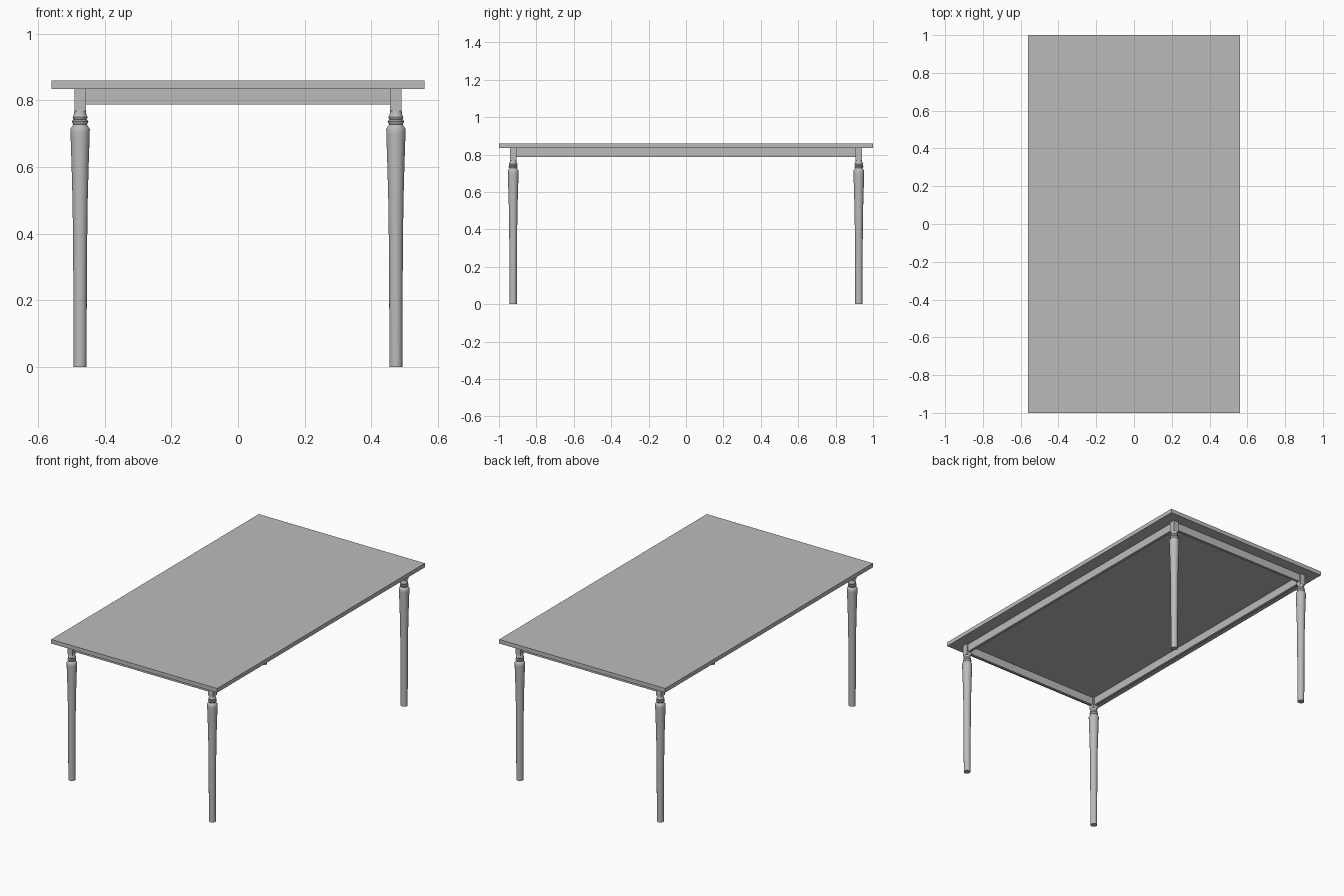
import bpy, bmesh, math
from mathutils import Matrix, Vector

if "Cube" in bpy.data.objects:
    bpy.data.objects.remove(bpy.data.objects["Cube"])

LX, LY = 0.474, 0.924          # leg centres
TOP, UNDER, APRON = 0.86, 0.835, 0.787

mat = bpy.data.materials.new("plain grey")
mat.diffuse_color = (0.5, 0.5, 0.5, 1)
mat.use_nodes = True
mat.node_tree.nodes["Principled BSDF"].inputs["Base Color"].default_value = mat.diffuse_color


def add_box(bm, lo, hi):
    lo, hi = Vector(lo), Vector(hi)
    m = Matrix.Translation((lo + hi) / 2) @ Matrix.Diagonal((*(hi - lo), 1))
    bmesh.ops.create_cube(bm, size=1, matrix=m)


def finish(bm, name, smooth=False):
    bmesh.ops.recalc_face_normals(bm, faces=bm.faces)
    me = bpy.data.meshes.new(name)
    bm.to_mesh(me)
    bm.free()
    me.materials.append(mat)
    ob = bpy.data.objects.new(name, me)
    bpy.context.collection.objects.link(ob)
    if smooth:
        bpy.ops.object.select_all(action='DESELECT')
        ob.select_set(True)
        bpy.context.view_layer.objects.active = ob
        bpy.ops.object.shade_smooth_by_angle(angle=math.radians(35))
    return ob


def box(name, lo, hi):
    bm = bmesh.new()
    add_box(bm, lo, hi)
    return finish(bm, name)


# table top
box("table_top", (-0.56, -1, UNDER), (0.56, 1, TOP))

# apron rails between the leg blocks
B, T = 0.0175, 0.008
for s, n in ((-1, "front"), (1, "back")):
    box(n + "_apron", (-LX + B, s * LY - T, APRON), (LX - B, s * LY + T, UNDER))
for s, n in ((-1, "left"), (1, "right")):
    box(n + "_apron", (s * LX - T, -LY + B, APRON), (s * LX + T, LY - B, UNDER))

# turned leg profile: radius, height
PROFILE = [(0.0195, 0), (0.020, 0.2), (0.0212, 0.38), (0.0228, 0.5),
           (0.0255, 0.6), (0.0275, 0.66), (0.0288, 0.70), (0.029, 0.714),
           (0.027, 0.718), (0.0225, 0.724), (0.0205, 0.728), (0.0225, 0.731),
           (0.0245, 0.736), (0.0225, 0.741), (0.019, 0.743), (0.0215, 0.746),
           (0.0225, 0.750), (0.020, 0.755), (0.0178, 0.763), (0.0170, 0.775)]
SIDES = 32


def leg(name, x, y):
    bm = bmesh.new()
    rings = []
    for r, z in PROFILE:
        rings.append([bm.verts.new((x + r * math.cos(2 * math.pi * i / SIDES),
                                    y + r * math.sin(2 * math.pi * i / SIDES), z))
                      for i in range(SIDES)])
    for a, b in zip(rings, rings[1:]):
        for i in range(SIDES):
            j = (i + 1) % SIDES
            bm.faces.new((a[i], a[j], b[j], b[i]))
    bm.faces.new(rings[0][::-1])
    bm.faces.new(rings[-1])
    # square block joining the aprons
    add_box(bm, (x - B, y - B, 0.768), (x + B, y + B, UNDER))
    finish(bm, name, smooth=True)


for sx, nx in ((-1, "left"), (1, "right")):
    for sy, ny in ((-1, "front"), (1, "back")):
        leg(f"{ny}_{nx}_leg", sx * LX, sy * LY)
